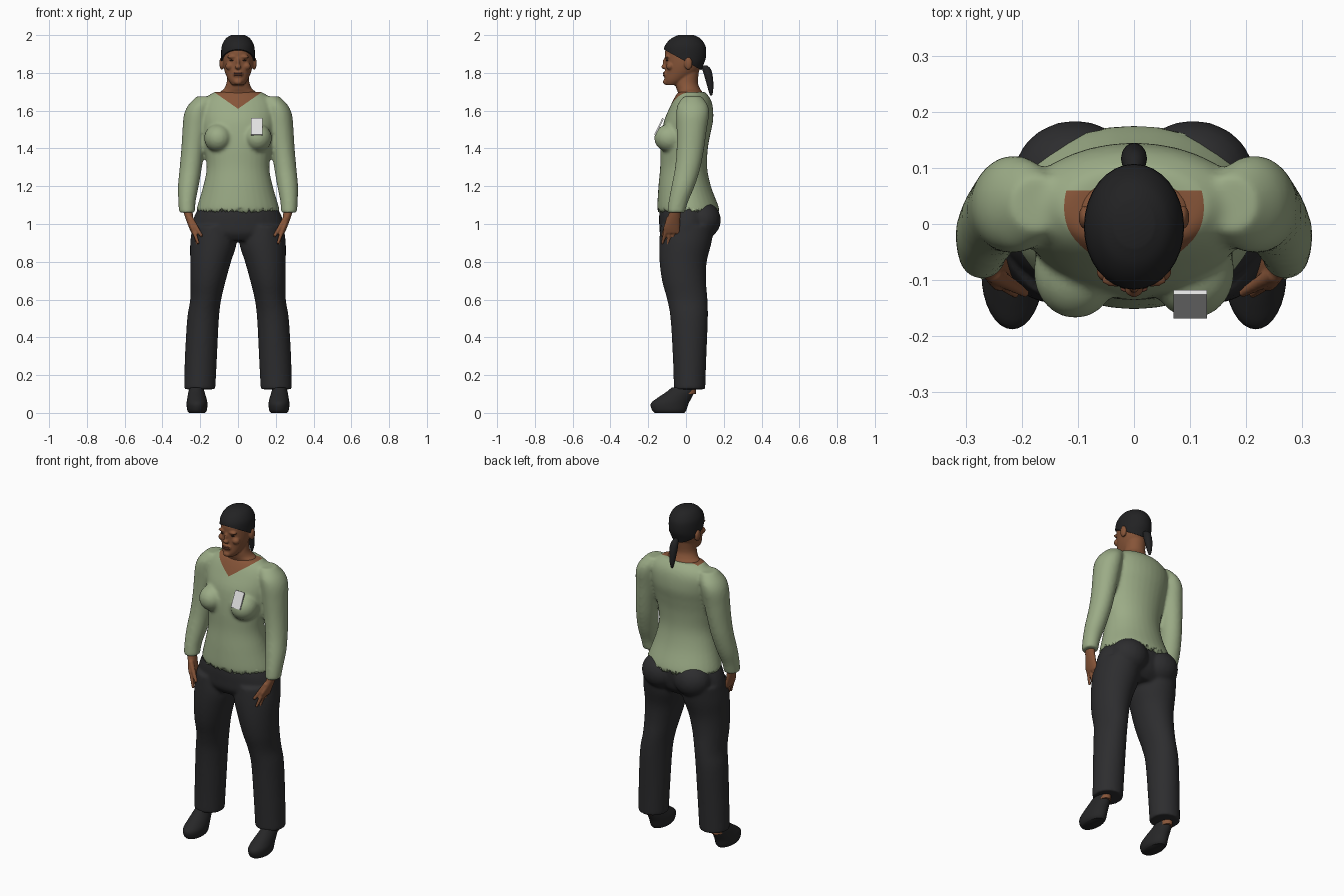
import bpy, bmesh, math, random
from mathutils import Vector, Matrix

random.seed(4)
cube = bpy.data.objects.get("Cube")
if cube:
    bpy.data.objects.remove(cube)


def material(name, *rgb):
    m = bpy.data.materials.new(name)
    m.use_nodes = True
    m.diffuse_color = (*rgb, 1)
    m.node_tree.nodes["Principled BSDF"].inputs["Base Color"].default_value = (*rgb, 1)
    return m


SKIN = material("brown skin", .24, .09, .04)
LIP = material("dark lips", .15, .05, .03)
EYE = material("dark eyes", .03, .015, .01)
GREEN = material("sage green cloth", .33, .41, .24)
TROUSER = material("charcoal cloth", .026, .026, .028)
HAIR = material("black hair", .016, .016, .017)
SHOE = material("black leather", .02, .02, .021)
WHITE = material("white badge", .75, .75, .75)


def spline(a, b, c, d, t):
    return .5 * (2 * b + (c - a) * t + (2 * a - 5 * b + 4 * c - d) * t * t
                 + (3 * b - a - 3 * c + d) * t ** 3)


def loft(bm, rings, side=1, sides=32, steps=4):
    """Closed tube through oval rings: (z, centre x, half width, front y, back y)."""
    fine = []
    for i in range(len(rings) - 1):
        pick = [rings[max(0, min(len(rings) - 1, i + k))] for k in (-1, 0, 1, 2)]
        for j in range(steps):
            fine.append([spline(*v, j / steps) for v in zip(*pick)])
    fine.append(rings[-1])
    loops = []
    for z, cx, rx, front, back in fine:
        cy, ry = (front + back) / 2, (back - front) / 2
        loops.append([bm.verts.new((side * cx + rx * math.cos(a), cy + ry * math.sin(a), z))
                      for a in (math.tau * k / sides for k in range(sides))])
    for low, high in zip(loops, loops[1:]):
        for k in range(sides):
            n = (k + 1) % sides
            bm.faces.new((low[k], low[n], high[n], high[k]))
    bm.faces.new(loops[0])
    bm.faces.new(loops[-1])


def blob(bm, centre, size, side=1):
    x, y, z = centre
    bmesh.ops.create_uvsphere(bm, u_segments=20, v_segments=12, radius=1,
                              matrix=Matrix.Translation((side * x, y, z)) @ Matrix.Diagonal((*size, 1)))


def finger(bm, start, end, r0, r1, side):
    for k in range(13):
        t = k / 12
        r = r0 + (r1 - r0) * t
        blob(bm, Vector(start).lerp(Vector(end), t), (r, r, r), side)


def finish(name, bm, mats, voxel=0, rounds=6):
    """Make the object; with a voxel size its pieces are fused and smoothed."""
    bmesh.ops.recalc_face_normals(bm, faces=bm.faces)
    mesh = bpy.data.meshes.new(name)
    bm.to_mesh(mesh)
    bm.free()
    ob = bpy.data.objects.new(name, mesh)
    bpy.context.collection.objects.link(ob)
    if voxel:
        fuse = ob.modifiers.new("fuse", 'REMESH')
        fuse.mode, fuse.voxel_size = 'VOXEL', voxel
        soft = ob.modifiers.new("soften", 'SMOOTH')
        soft.factor, soft.iterations = .5, rounds
        ob.data = bpy.data.meshes.new_from_object(
            ob.evaluated_get(bpy.context.evaluated_depsgraph_get()))
        ob.modifiers.clear()
    ob.data.materials.clear()
    for m in mats:
        ob.data.materials.append(m)
    bpy.ops.object.select_all(action='DESELECT')
    ob.select_set(True)
    bpy.context.view_layer.objects.active = ob
    bpy.ops.object.shade_smooth_by_angle(angle=math.radians(50))
    return ob


# Shirt: torso, bust and sleeves fused
bm = bmesh.new()
loft(bm, [(1.065, 0, .222, -.15, .178), (1.1, 0, .214, -.152, .17), (1.2, 0, .184, -.146, .132),
          (1.3, 0, .166, -.137, .112), (1.4, 0, .178, -.135, .116), (1.48, 0, .19, -.128, .13),
          (1.55, 0, .2, -.115, .144), (1.62, 0, .2, -.085, .142), (1.665, 0, .175, -.063, .128),
          (1.7, 0, .125, -.042, .1)])
for s in (1, -1):
    blob(bm, (.105, -.085, 1.455), (.075, .084, .075), s)
    loft(bm, [(1.06, .27, .043, -.1, -.006), (1.12, .27, .046, -.092, .012),
              (1.2, .263, .055, -.077, .046), (1.3, .25, .059, -.058, .077),
              (1.4, .238, .062, -.05, .096), (1.5, .226, .068, -.05, .11),
              (1.58, .216, .07, -.052, .122), (1.63, .2, .063, -.045, .115),
              (1.675, .17, .05, -.015, .085)], s)
shirt = finish("shirt", bm, [GREEN, SKIN], .009, 7)

# V neck cut into the shirt, ragged hem
bm = bmesh.new()
bm.from_mesh(shirt.data)
for point, normal in (((0, 0, 1.61), (.7, 0, -1)), ((0, 0, 1.61), (.7, 0, 1)), ((0, .06, 0), (0, 1, 0))):
    bmesh.ops.bisect_plane(bm, geom=bm.verts[:] + bm.edges[:] + bm.faces[:],
                           plane_co=point, plane_no=normal)
for f in bm.faces:
    c = f.calc_center_median()
    f.material_index = int(c.z > 1.61 + .7 * abs(c.x) and c.y < .06)
for v in bm.verts:
    if v.co.z < 1.08 and abs(v.co.x) < .222:
        v.co.z += random.uniform(-.012, .012)
bm.to_mesh(shirt.data)
bm.free()

# Trousers: hips, seat and two legs fused
bm = bmesh.new()
loft(bm, [(.91, 0, .2, -.11, .1), (.95, 0, .243, -.138, .135), (1, 0, .243, -.142, .148),
          (1.05, 0, .228, -.142, .152), (1.1, 0, .2, -.135, .15)])
for s in (1, -1):
    blob(bm, (.105, .085, 1.02), (.11, .1, .1), s)
    loft(bm, [(.125, .203, .083, -.064, .102), (.3, .196, .085, -.07, .108),
              (.5, .185, .084, -.082, .116), (.6, .171, .082, -.1, .114),
              (.7, .159, .094, -.127, .106), (.8, .145, .108, -.14, .11),
              (.9, .13, .123, -.142, .135), (.99, .13, .112, -.135, .15)], s)
finish("trousers", bm, [TROUSER], .009, 6)

# Shoes, ankles and hands
for s, label in ((1, "left"), (-1, "right")):
    bm = bmesh.new()
    loft(bm, [(0, .217, .042, -.165, -.008), (.015, .217, .052, -.18, .002),
              (.05, .217, .055, -.186, .014), (.08, .218, .05, -.15, .03),
              (.11, .22, .043, -.105, .045), (.135, .22, .036, -.075, .056)], s)
    finish(label + "_shoe", bm, [SHOE])

    bm = bmesh.new()
    loft(bm, [(.1, .22, .034, -.045, .052), (.2, .215, .034, -.035, .052)], s)
    finish(label + "_ankle", bm, [SKIN])

    bm = bmesh.new()
    loft(bm, [(.95, .232, .013, -.115, -.034), (.98, .242, .017, -.12, -.032),
              (1.03, .257, .021, -.1, -.03), (1.08, .268, .026, -.082, -.024)], s)
    for k in range(4):
        y = -.107 + .021 * k
        tip = .885 + .012 * abs(k - 1.3)
        finger(bm, (.235, y, .965), (.212, y * 1.35 + .02, tip), .0115, .008, s)
    finger(bm, (.25, -.09, 1.025), (.195, -.122, .94), .016, .009, s)
    finish(label + "_hand", bm, [SKIN], .0045, 3)

# Head, neck, nose, brow, lids, chin and ears fused
SKULL = [(1.84, 0, .078, -.109, .085), (1.88, 0, .081, -.111, .099), (1.92, 0, .08, -.11, .1),
         (1.95, 0, .071, -.095, .088), (1.975, 0, .053, -.068, .066), (1.99, 0, .027, -.035, .036)]
bm = bmesh.new()
loft(bm, [(1.735, 0, .03, -.108, -.04), (1.76, 0, .05, -.115, .01),
          (1.8, 0, .068, -.111, .06)] + SKULL)
loft(bm, [(1.62, 0, .09, -.04, .08), (1.69, 0, .1, -.042, .088), (1.715, 0, .075, -.05, .075),
          (1.75, 0, .06, -.056, .063), (1.82, 0, .055, -.04, .07)])
blob(bm, (0, -.116, 1.832), (.017, .015, .012))
blob(bm, (0, -.11, 1.852), (.009, .014, .03))
blob(bm, (0, -.108, 1.752), (.022, .014, .015))
blob(bm, (0, -.109, 1.793), (.028, .012, .018))
for s in (1, -1):
    blob(bm, (.032, -.1, 1.885), (.027, .013, .009), s)
    blob(bm, (.045, -.085, 1.835), (.022, .02, .02), s)
    blob(bm, (.086, .012, 1.85), (.013, .022, .034), s)
finish("head", bm, [SKIN], .005, 3)

# Lips and eyes
bm = bmesh.new()
for z in (1.798, 1.788):
    blob(bm, (0, -.116, z), (.024, .007, .005))
finish("lips", bm, [LIP])
bm = bmesh.new()
for s in (1, -1):
    blob(bm, (.032, -.1, 1.866), (.013, .006, .004), s)
finish("eyes", bm, [EYE])

# Hair cap trimmed along a sloping hairline
bm = bmesh.new()
loft(bm, [(1.78, 0, .06, -.1, .07)] +
     [(z + .01 * (z > 1.9), x, r + .008, f - .006, b + .006) for z, x, r, f, b in SKULL])
bmesh.ops.bisect_plane(bm, geom=bm.verts[:] + bm.edges[:] + bm.faces[:], plane_co=(0, -.11, 1.92),
                       plane_no=(0, .55, 1), clear_inner=True)
bmesh.ops.holes_fill(bm, edges=[e for e in bm.edges if e.is_boundary])
finish("hair", bm, [HAIR])

# Ponytail
bm = bmesh.new()
loft(bm, [(1.68, 0, .005, .128, .138), (1.71, 0, .014, .118, .144), (1.76, 0, .021, .104, .144),
          (1.8, 0, .023, .092, .138), (1.825, 0, .018, .084, .128), (1.84, 0, .01, .08, .11)], sides=16)
finish("ponytail", bm, [HAIR])

# Chest badge, leaning back with the chest
bm = bmesh.new()
bmesh.ops.create_cube(bm, size=1, matrix=Matrix.Translation((.1, -.143, 1.515))
                      @ Matrix.Rotation(-.46, 4, 'X') @ Matrix.Diagonal((.06, .009, .098, 1)))
finish("badge", bm, [WHITE])
